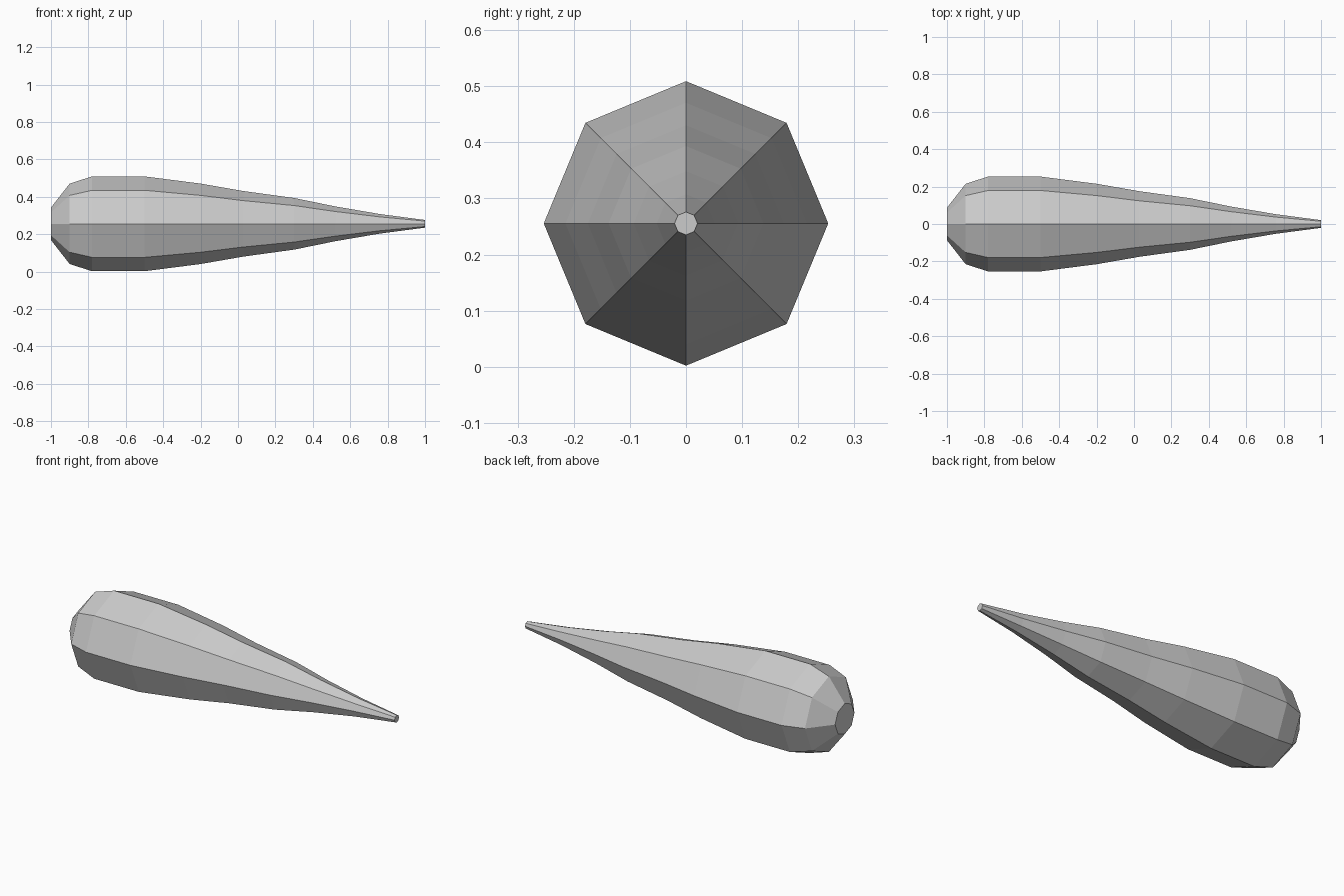
import bpy, bmesh, math

if "Cube" in bpy.data.objects:
    bpy.data.objects.remove(bpy.data.objects["Cube"])

SIDES = 8
CENTRE_Z = 0.2555
# (x, radius) from the blunt end to the thin tip
PROFILE = [(-1.0, 0.087), (-0.9, 0.215), (-0.78, 0.2535), (-0.5, 0.2535),
           (-0.2, 0.215), (0.03, 0.175), (0.3, 0.138), (0.52, 0.093),
           (0.76, 0.052), (1.0, 0.0205)]

bm = bmesh.new()

# Octagonal rings with a corner pointing straight up
rings = []
for x, r in PROFILE:
    angles = [2 * math.pi * i / SIDES for i in range(SIDES)]
    rings.append([bm.verts.new((x, r * math.cos(a), CENTRE_Z + r * math.sin(a)))
                  for a in angles])

# Side walls
for a, b in zip(rings, rings[1:]):
    for i in range(SIDES):
        j = (i + 1) % SIDES
        bm.faces.new((a[i], a[j], b[j], b[i]))

# Flat end caps
bm.faces.new(rings[0])
bm.faces.new(rings[-1])
bmesh.ops.recalc_face_normals(bm, faces=bm.faces)

mesh = bpy.data.meshes.new("tapered_body")
bm.to_mesh(mesh)
bm.free()
body = bpy.data.objects.new("tapered_body", mesh)
bpy.context.collection.objects.link(body)
